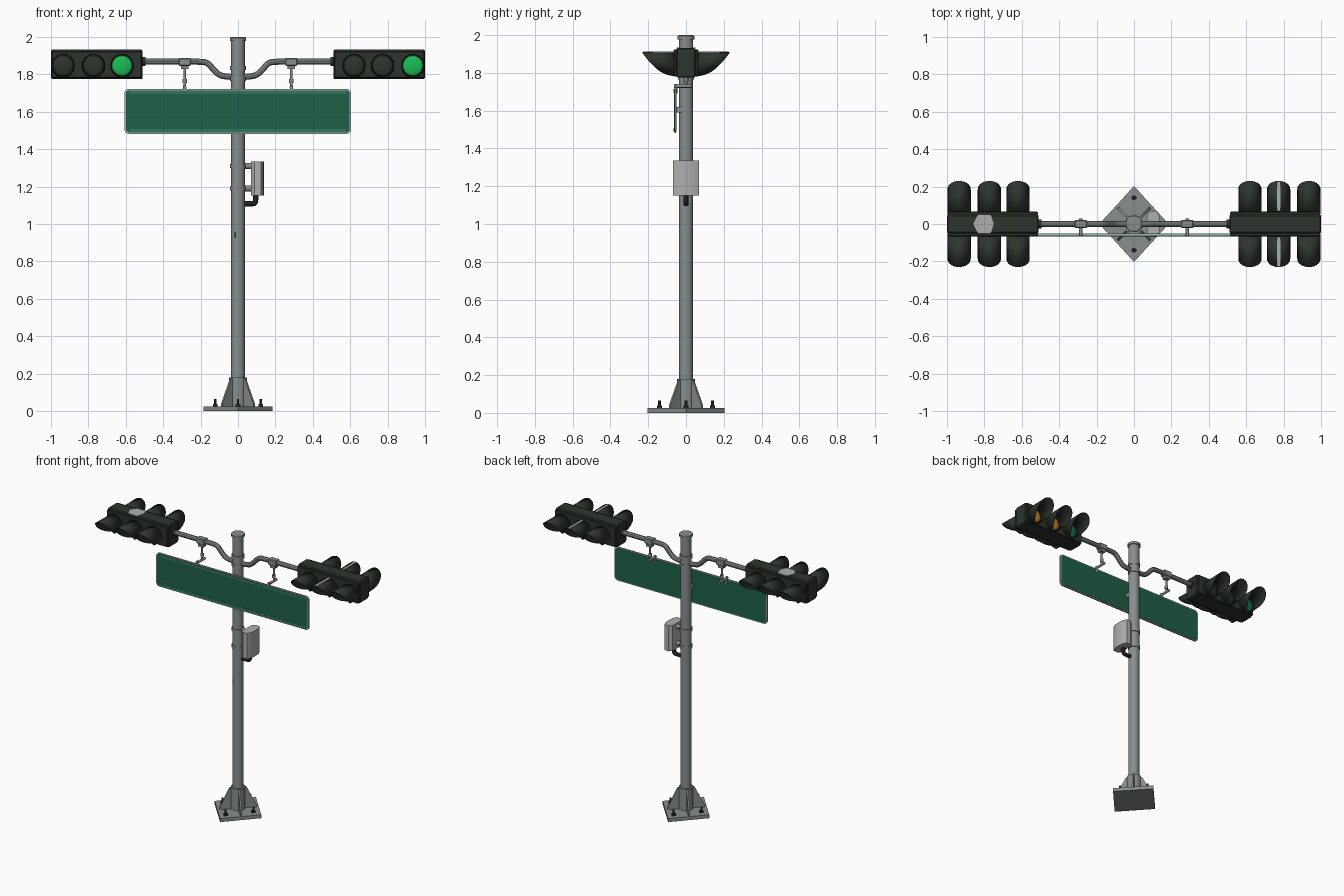
import bpy, bmesh, math
from mathutils import Vector, Matrix

if "Cube" in bpy.data.objects:
    bpy.data.objects.remove(bpy.data.objects["Cube"])


def mat(name, r, g, b):
    m = bpy.data.materials.new(name)
    m.diffuse_color = (r, g, b, 1)
    m.use_nodes = True
    m.node_tree.nodes["Principled BSDF"].inputs["Base Color"].default_value = m.diffuse_color
    return m


STEEL = mat("galvanized_grey", 0.25, 0.27, 0.27)
LIGHT = mat("light_grey", 0.42, 0.43, 0.43)
HOUSING = mat("housing_dark_green", 0.026, 0.034, 0.026)
GREEN_ON = mat("lit_green", 0.01, 0.5, 0.09)
GREEN_DIM = mat("dim_green", 0.01, 0.17, 0.09)
AMBER = mat("amber", 0.6, 0.24, 0.02)
SIGN = mat("sign_green", 0.013, 0.115, 0.065)
BAND = mat("sign_band_green", 0.03, 0.18, 0.11)
BOLT = mat("bolt_dark", 0.03, 0.03, 0.03)


def finish(name, bm, material):
    bmesh.ops.recalc_face_normals(bm, faces=bm.faces)
    me = bpy.data.meshes.new(name)
    bm.to_mesh(me)
    bm.free()
    me.materials.append(material)
    ob = bpy.data.objects.new(name, me)
    bpy.context.collection.objects.link(ob)
    return ob


def prism(name, pts, lo, hi, material, axis="z"):
    """Extrude a 2D outline along z or y."""
    bm = bmesh.new()
    put = (lambda u, v, d: (u, v, d)) if axis == "z" else (lambda u, v, d: (u, d, v))
    a = [bm.verts.new(put(u, v, lo)) for u, v in pts]
    b = [bm.verts.new(put(u, v, hi)) for u, v in pts]
    n = len(pts)
    bm.faces.new(a)
    bm.faces.new(b)
    for i in range(n):
        bm.faces.new((a[i], a[(i + 1) % n], b[(i + 1) % n], b[i]))
    return finish(name, bm, material)


def box(name, x0, x1, y0, y1, z0, z1, material, bevel=0):
    bm = bmesh.new()
    bmesh.ops.create_cube(bm, size=1)
    for v in bm.verts:
        v.co = ((x0 + x1) / 2 + v.co.x * (x1 - x0), (y0 + y1) / 2 + v.co.y * (y1 - y0),
                (z0 + z1) / 2 + v.co.z * (z1 - z0))
    if bevel:
        bmesh.ops.bevel(bm, geom=bm.edges[:], offset=bevel, segments=1, affect='EDGES')
    return finish(name, bm, material)


def rod(name, p, q, r, material, r2=None, sides=24):
    p, q = Vector(p), Vector(q)
    bm = bmesh.new()
    rot = (q - p).to_track_quat('Z', 'Y').to_matrix().to_4x4()
    bmesh.ops.create_cone(bm, cap_ends=True, segments=sides, radius1=r, radius2=r if r2 is None else r2,
                          depth=(q - p).length, matrix=Matrix.Translation((p + q) / 2) @ rot)
    return finish(name, bm, material)


def pipe(name, path, r, material):
    """Smooth bent pipe through control points."""
    cu = bpy.data.curves.new(name, 'CURVE')
    cu.dimensions, cu.bevel_depth, cu.bevel_resolution, cu.use_fill_caps = '3D', r, 3, True
    sp = cu.splines.new('NURBS')
    sp.points.add(len(path) - 1)
    for pt, co in zip(sp.points, path):
        pt.co = (*co, 1)
    sp.order_u, sp.use_endpoint_u, sp.resolution_u = 3, True, 6
    tmp = bpy.data.objects.new(name + "_path", cu)
    bpy.context.collection.objects.link(tmp)
    bpy.context.view_layer.update()
    me = bpy.data.meshes.new_from_object(tmp.evaluated_get(bpy.context.evaluated_depsgraph_get()))
    bpy.data.objects.remove(tmp)
    me.materials.clear()
    me.materials.append(material)
    bpy.context.collection.objects.link(bpy.data.objects.new(name, me))


def round_rect(x0, x1, z0, z1, r, n=5):
    pts = []
    for k, (cx, cz) in enumerate(((x1 - r, z1 - r), (x0 + r, z1 - r), (x0 + r, z0 + r), (x1 - r, z0 + r))):
        for i in range(n):
            a = math.pi / 2 * (k + i / (n - 1))
            pts.append((cx + r * math.cos(a), cz + r * math.sin(a)))
    return pts


# Base plate, sleeve, gussets and anchor bolts
prism("base_plate", [(0.185, 0), (0, 0.203), (-0.185, 0), (0, -0.203)], 0, 0.025, STEEL)
rod("base_sleeve", (0, 0, 0.02), (0, 0, 0.18), 0.047, STEEL)
for i in range(4):
    g = prism("base_gusset", [(0.03, 0.02), (0.122, 0.02), (0.122, 0.04), (0.055, 0.175), (0.03, 0.175)],
              -0.006, 0.006, STEEL, "y")
    g.data.transform(Matrix.Rotation(math.pi / 4 + i * math.pi / 2, 4, 'Z'))
for x, y in ((0.122, 0), (-0.122, 0), (0, 0.14), (0, -0.14)):
    rod("anchor_bolt", (x, y, 0.02), (x, y, 0.065), 0.007, BOLT, sides=10)
    rod("anchor_nut", (x, y, 0.025), (x, y, 0.038), 0.014, BOLT, sides=6)

# Pole with cap and bands
rod("pole", (0, 0, 0.02), (0, 0, 1.99), 0.037, STEEL, sides=32)
rod("pole_cap", (0, 0, 1.978), (0, 0, 1.995), 0.044, STEEL, sides=32)
rod("pole_cap_top", (0, 0, 1.995), (0, 0, 2.0), 0.044, STEEL, 0.036, 32)
for z in (1.835, 1.775, 1.31, 1.19):
    rod("pole_band", (0, 0, z - 0.011), (0, 0, z + 0.011), 0.042, STEEL, sides=32)
box("pole_hole", -0.018, -0.01, -0.038, -0.03, 0.925, 0.96, BOLT)

# Control box on the side of the pole, with brackets and conduit
prism("control_box", [(0.07, -0.055), (0.088, -0.07), (0.122, -0.07), (0.136, -0.04), (0.138, 0), (0.136, 0.04),
                      (0.122, 0.07), (0.088, 0.07), (0.07, 0.055)], 1.152, 1.335, LIGHT)
for z in (1.31, 1.19):
    rod("box_bracket", (0.03, 0, z), (0.075, 0, z), 0.016, STEEL, sides=16)
pipe("conduit_elbow", [(0.095, 0, 1.16), (0.095, 0, 1.13), (0.092, 0, 1.11), (0.07, 0, 1.108), (0.03, 0, 1.108)],
     0.014, BOLT)

# Bent cross arm
half = [(0.06, 1.788), (0.1, 1.795), (0.135, 1.83), (0.165, 1.865), (0.21, 1.868), (0.3, 1.868), (0.52, 1.868)]
pipe("cross_arm", [(-x, 0, z) for x, z in reversed(half)] + [(0, 0, 1.785)] + [(x, 0, z) for x, z in half],
     0.017, STEEL)

# Sign hangers
for s in (-1, 1):
    x = s * 0.285
    box("hanger_clamp", x - 0.033, x + 0.033, -0.022, 0.022, 1.845, 1.888, STEEL, 0.005)
    box("hanger_block", x - 0.02, x + 0.02, -0.018, 0.018, 1.828, 1.848, STEEL)
    rod("hanger_rod", (x, 0, 1.73), (x, 0, 1.83), 0.007, STEEL, sides=12)
    rod("hanger_joint", (x, 0, 1.755), (x, 0, 1.775), 0.012, STEEL, sides=12)
    rod("hanger_bar", (x, -0.064, 1.73), (x, 0.03, 1.73), 0.009, STEEL, sides=12)
    rod("hanger_tab", (x, -0.054, 1.69), (x, -0.054, 1.74), 0.008, STEEL, sides=12)
box("sign_pole_mount", -0.03, 0.03, -0.055, -0.02, 1.59, 1.62, STEEL)

# Street sign: pale rim, green faces front and back, lighter bands
prism("sign_rim", round_rect(-0.607, 0.605, 1.482, 1.722, 0.025), -0.062, -0.052, LIGHT, "y")
prism("sign_face", round_rect(-0.599, 0.597, 1.489, 1.715, 0.02), -0.064, -0.050, SIGN, "y")
for z0, z1 in ((1.489, 1.508), (1.696, 1.715)):
    box("sign_band", -0.58, 0.578, -0.0655, -0.06, z0, z1, BAND)


def visor(x, s):
    """Tunnel visor cut back towards the bottom; s is the facing direction in y."""
    bm = bmesh.new()
    n, r, zc = 28, 0.06, 1.848
    rings = []
    for i in range(n):
        a = 2 * math.pi * i / n
        ln = 0.006 + 0.16 * math.sqrt(max(0, (1 + math.cos(a)) / 2))
        c = (x + r * math.sin(a), zc + r * math.cos(a))
        rings.append((bm.verts.new((c[0], s * 0.06, c[1] - 0.004)), bm.verts.new((c[0], s * (0.064 + ln), c[1]))))
    for i in range(n):
        (a, b), (c, d) = rings[i], rings[(i + 1) % n]
        bm.faces.new((a, b, d, c))
    ob = finish("signal_visor", bm, HOUSING)
    sol = ob.modifiers.new("thickness", 'SOLIDIFY')
    sol.thickness, sol.offset = 0.005, 0


def lens(x, s, material):
    bm = bmesh.new()
    bmesh.ops.create_uvsphere(bm, u_segments=24, v_segments=12, radius=1)
    for v in bm.verts:
        v.co = (x + v.co.x * 0.054, s * 0.066 + v.co.y * 0.014, 1.846 + v.co.z * 0.054)
    finish("signal_lens", bm, material)


# Two horizontal signal heads, lights on both faces
for side in (-1, 1):
    x0, x1 = sorted((side * 0.51, side * 1.0))
    box("signal_body", x0, x1, -0.05, 0.05, 1.775, 1.932, HOUSING, 0.006)
    xs = sorted(side * v for v in (0.62, 0.773, 0.935))
    for s in (-1, 1):
        y0, y1 = sorted((s * 0.048, s * 0.066))
        box("signal_door", x0 + 0.004, x1 - 0.004, y0, y1, 1.781, 1.924, HOUSING, 0.004)
        for i, x in enumerate(xs):
            visor(x, s)
            if i == (2 if s < 0 else 0):
                m = GREEN_ON if s < 0 else GREEN_DIM
            else:
                m = AMBER if (s > 0 and side > 0) else HOUSING
            lens(x, s, m)
    rod("arm_socket", (side * 0.495, 0, 1.868), (side * 0.515, 0, 1.868), 0.024, HOUSING)

# Pale patches on top of the heads
prism("top_patch", [(-0.86, 0), (-0.835, -0.05), (-0.765, -0.05), (-0.75, 0), (-0.765, 0.05), (-0.835, 0.05)],
      1.929, 1.934, LIGHT)
for s in (-1, 1):
    y0, y1 = sorted((s * 0.07, s * 0.226))
    box("visor_strip", 0.765, 0.783, y0, y1, 1.906, 1.912, LIGHT)

# Smooth round parts, keep hard edges
bpy.ops.object.select_all(action='DESELECT')
for ob in bpy.context.scene.objects:
    ob.select_set(True)
    bpy.context.view_layer.objects.active = ob
bpy.ops.object.shade_smooth_by_angle(angle=math.radians(32))
